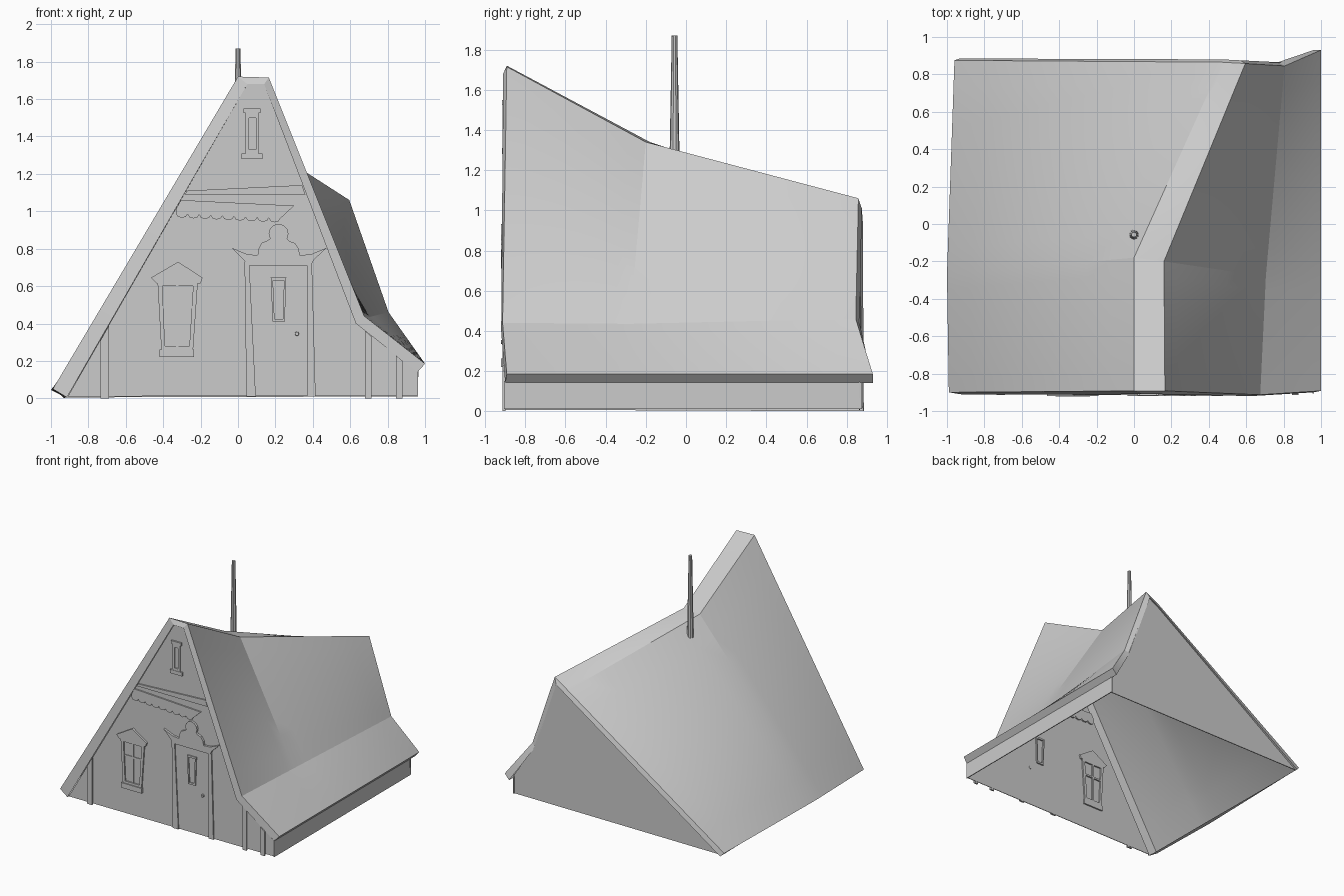
import bpy, bmesh, math
from mathutils import Vector

if "Cube" in bpy.data.objects:
    bpy.data.objects.remove(bpy.data.objects["Cube"])


def finish(name, bm, smooth=False):
    bmesh.ops.recalc_face_normals(bm, faces=bm.faces)
    mesh = bpy.data.meshes.new(name)
    bm.to_mesh(mesh)
    bm.free()
    ob = bpy.data.objects.new(name, mesh)
    bpy.context.collection.objects.link(ob)
    if smooth:
        bpy.ops.object.select_all(action='DESELECT')
        ob.select_set(True)
        bpy.context.view_layer.objects.active = ob
        bpy.ops.object.shade_smooth_by_angle(angle=math.radians(9))
    return ob


def slab(name, pts, y0, y1):
    """Extrude an (x, z) outline from y0 to y1."""
    bm = bmesh.new()
    a = [bm.verts.new((x, y0, z)) for x, z in pts]
    b = [bm.verts.new((x, y1, z)) for x, z in pts]
    bm.faces.new(a)
    bm.faces.new(b[::-1])
    n = len(pts)
    for i in range(n):
        j = (i + 1) % n
        bm.faces.new((a[i], b[i], b[j], a[j]))
    return finish(name, bm)


def frame(name, outer, inner, y0, y1):
    """Ring between two (x, z) outlines with equal point counts."""
    bm = bmesh.new()
    loops = [[bm.verts.new((x, y, z)) for x, z in pts]
             for pts, y in ((outer, y0), (inner, y0), (inner, y1), (outer, y1))]
    n = len(outer)
    for k in range(4):
        p, q = loops[k], loops[(k + 1) % 4]
        for i in range(n):
            j = (i + 1) % n
            bm.faces.new((p[i], p[j], q[j], q[i]))
    return finish(name, bm)


def rect(x0, x1, z0, z1):
    return [(x0, z0), (x1, z0), (x1, z1), (x0, z1)]


def rod(name, loc, r1, r2, depth, sides, rot=0):
    bpy.ops.mesh.primitive_cone_add(vertices=sides, radius1=r1, radius2=r2,
                                    depth=depth, location=loc, rotation=(rot, 0, 0))
    bpy.context.object.name = name


# Roof: skewed, sagging sheet lofted through front, middle and back sections,
# with rims folded in at both gables and along the eaves
outer = [
    [(-0.99, -0.9, 0.05), (0.0, -0.892, 1.72), (0.165, -0.892, 1.715),
     (0.675, -0.913, 0.44), (1.0, -0.892, 0.185)],
    [(-1.0, -0.27, 0.045), (0.0, -0.18, 1.34), (0.16, -0.2, 1.34),
     (0.705, -0.28, 0.435), (1.0, -0.26, 0.185)],
    [(-0.96, 0.875, 0.03), (0.47, 0.865, 0.985), (0.595, 0.858, 1.06),
     (0.805, 0.845, 0.46), (1.0, 0.93, 0.185)]]
inner = [
    [(-0.915, -0.912, 0.005), (0.05, -0.91, 1.68), (0.14, -0.91, 1.68),
     (0.63, -0.92, 0.40), (0.96, -0.9, 0.14)],
    [(-0.92, -0.27, 0.005), (0.03, -0.18, 1.30), (0.13, -0.2, 1.30),
     (0.66, -0.28, 0.40), (0.96, -0.26, 0.14)],
    [(-0.93, 0.885, 0.0), (0.47, 0.88, 0.945), (0.57, 0.875, 1.01),
     (0.77, 0.865, 0.435), (0.96, 0.93, 0.14)]]
N = 8  # subdivisions, so that the twisted panels stay ruled surfaces


def section(o, i):
    """Closed outline, long sides divided into N steps."""
    ring = []
    for side in (o, i[::-1]):
        for a, b in zip(side, side[1:]):
            ring += [Vector(a).lerp(Vector(b), k / N) for k in range(N)]
        ring.append(Vector(side[-1]))
    return ring


secs = [section(o, i) for o, i in zip(outer, inner)]
bm = bmesh.new()
rings = []
for s, e in zip(secs, secs[1:]):
    for k in range(N):
        rings.append([bm.verts.new(p.lerp(q, k / N)) for p, q in zip(s, e)])
rings.append([bm.verts.new(p) for p in secs[-1]])
M = len(secs[0])
for a, b in zip(rings, rings[1:]):
    for i in list(range(M // 2)) + [M - 1]:
        j = (i + 1) % M
        bm.faces.new((a[i], a[j], b[j], b[i]))
for r in (rings[0], rings[-1]):
    for i in range(M // 2 - 1):
        bm.faces.new((r[i], r[i + 1], r[M - 2 - i], r[M - 1 - i]))
bmesh.ops.delete(bm, geom=[v for v in bm.verts if not v.link_faces], context='VERTS')
finish("roof", bm, True)

# Walls, open underneath
slab("front_wall", [(-0.91, 0.01), (0.96, 0.015), (0.96, 0.142), (0.632, 0.402),
                    (0.141, 1.68), (0.05, 1.68)], -0.902, -0.897)
slab("back_wall", [(-0.93, 0.005), (0.96, 0.01), (0.965, 0.15), (0.775, 0.44),
                   (0.575, 1.01), (0.47, 0.95)], 0.86, 0.867)
slab("side_wall", rect(0.955, 0.962, 0.01, 0.15), -0.905, 0.875)

# Stove pipe
rod("chimney", (0, -0.057, 1.535), 0.026, 0.014, 0.67, 10)

F = -0.913  # front plane of the trim
B = -0.899
T = -0.885  # back of parts that pass through the wall

# Timber posts on the front wall
slab("left_post", [(-0.735, 0), (-0.69, 0), (-0.69, 0.39), (-0.735, 0.31)], F, B)
slab("right_post", [(0.68, 0), (0.715, 0), (0.715, 0.33), (0.68, 0.36)], F, B)
slab("outer_post", [(0.845, 0), (0.88, 0), (0.88, 0.2), (0.845, 0.23)], F, B)

# Gable beams and scalloped board
slab("gable_beam", [(-0.285, 1.09), (0.36, 1.09), (0.343, 1.14), (-0.27, 1.11)], F, B)
pts = [(0.3, 1.03), (-0.305, 1.06), (-0.33, 1.015)]
for i in range(9):
    cx = -0.3 + i * 0.062
    for k in range(5):
        t = math.pi * k / 4
        pts.append((cx - 0.03 * math.cos(t), 0.985 - 0.003 * i - 0.02 * math.sin(t)))
slab("scalloped_board", pts, F, T)

# Attic window
frame("attic_window_frame", rect(0.04, 0.11, 1.31, 1.525), rect(0.06, 0.095, 1.33, 1.5), F, B)
slab("attic_window_sill", rect(0.02, 0.13, 1.28, 1.31), F - 0.003, B)
slab("attic_window_head", rect(0.03, 0.12, 1.525, 1.55), F - 0.003, B)

# Big window with pediment and glazing bars
frame("window_frame", [(-0.41, 0.26), (-0.24, 0.26), (-0.215, 0.62), (-0.43, 0.62)],
      [(-0.39, 0.28), (-0.26, 0.28), (-0.24, 0.6), (-0.405, 0.6)], F, T)
slab("window_bar_upright", rect(-0.331, -0.317, 0.27, 0.61), -0.907, T)
slab("window_bar_cross", rect(-0.4, -0.245, 0.48, 0.494), -0.907, T)
slab("window_sill", rect(-0.42, -0.235, 0.22, 0.262), F - 0.008, T)
slab("window_pediment", [(-0.435, 0.615), (-0.2, 0.615), (-0.19, 0.645),
                         (-0.32, 0.73), (-0.465, 0.645)], F - 0.006, T)

# Door, posts, lintel and carved crest
slab("door_left_post", [(0.045, 0.01), (0.095, 0.01), (0.06, 0.73), (0.035, 0.73)], F, B)
slab("door_right_post", [(0.37, 0.01), (0.415, 0.01), (0.395, 0.73), (0.37, 0.73)], F, B)
slab("door_panel", [(0.09, 0.015), (0.375, 0.015), (0.375, 0.715), (0.055, 0.715)], -0.904, B)
frame("door_window_frame", [(0.185, 0.41), (0.25, 0.41), (0.258, 0.645), (0.175, 0.645)],
      [(0.195, 0.425), (0.24, 0.425), (0.246, 0.63), (0.187, 0.63)], F, T)
crest = [(0.05, 0.71), (0.39, 0.71), (0.405, 0.74), (0.475, 0.805), (0.39, 0.77), (0.33, 0.765),
         (0.325, 0.80), (0.305, 0.83), (0.275, 0.84)]
crest += [(0.217 + 0.053 * math.cos(math.radians(a)), 0.88 + 0.053 * math.sin(math.radians(a)))
          for a in range(-30, 211, 30)]
crest += [(0.15, 0.84), (0.125, 0.83), (0.11, 0.80), (0.105, 0.765),
          (0.05, 0.77), (-0.035, 0.805), (0.03, 0.74)]
slab("door_crest", crest, F - 0.007, B)
rod("door_knob", (0.315, -0.907, 0.345), 0.012, 0.01, 0.026, 10, math.pi / 2)
